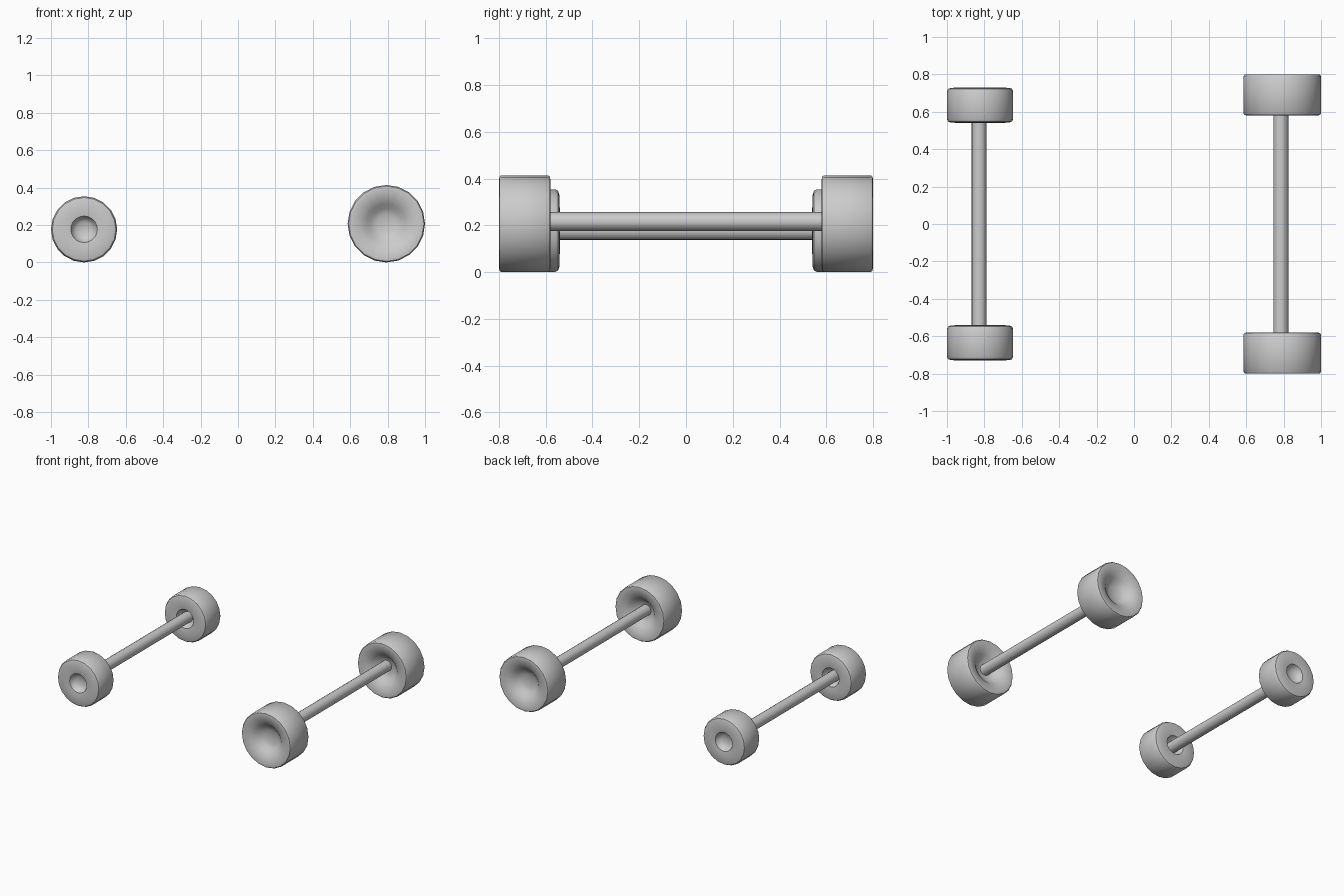
import bpy, bmesh, math

if "Cube" in bpy.data.objects:
    bpy.data.objects.remove(bpy.data.objects["Cube"])

SIDES = 20


def lathe_y(name, profile, centre, sides=SIDES):
    """Revolve (radius, y) points around a y-parallel axis; ends at radius 0 close the shape."""
    bm = bmesh.new()
    rings = []
    for r, y in profile:
        if r == 0:
            rings.append([bm.verts.new((0, y, 0))])
        else:
            rings.append([bm.verts.new((r * math.cos(a), y, r * math.sin(a)))
                          for a in (2 * math.pi * i / sides for i in range(sides))])
    for a, b in zip(rings, rings[1:]):
        for i in range(sides):
            j = (i + 1) % sides
            quad = [a[i % len(a)], a[j % len(a)], b[j % len(b)], b[i % len(b)]]
            bm.faces.new(list(dict.fromkeys(quad)))
    bmesh.ops.recalc_face_normals(bm, faces=bm.faces)
    mesh = bpy.data.meshes.new(name)
    bm.to_mesh(mesh)
    bm.free()
    ob = bpy.data.objects.new(name, mesh)
    bpy.context.collection.objects.link(ob)
    ob.location = centre
    bpy.ops.object.select_all(action='DESELECT')
    ob.select_set(True)
    bpy.context.view_layer.objects.active = ob
    bpy.ops.object.shade_smooth_by_angle(angle=math.radians(40))
    return ob


def wheel_set(label, x, radius, y_in, y_out, face, axle_centre):
    """Two wheels dished on both sides, joined by an axle; face holds (radius, depth)."""
    h = (y_out - y_in) / 2
    half = [(r, depth - h) for r, depth in face]
    profile = half + [(r, -y) for r, y in reversed(half)]
    for side, s in (("right", -1), ("left", 1)):
        lathe_y(f"{label}_{side}_wheel", profile, (x, s * (y_in + h), radius))
    reach = y_in + face[0][1]
    lathe_y(f"{label}_axle", [(0, -reach), (0.04, -reach), (0.04, reach), (0, reach)],
            axle_centre, 16)


# front wheels: nearly flat face with a round hub recess
wheel_set("front", -0.823, 0.177, 0.54, 0.73,
          [(0, 0.05), (0.04, 0.045), (0.06, 0.032), (0.071, 0.004), (0.10, 0.0),
           (0.155, 0.002), (0.17, 0.007), (0.177, 0.02)],
          (-0.828, 0, 0.177))

# rear wheels: larger, with a deep flared dish around the hub
wheel_set("rear", 0.793, 0.207, 0.58, 0.80,
          [(0, 0.072), (0.05, 0.068), (0.082, 0.055), (0.105, 0.032), (0.14, 0.012),
           (0.185, 0.0), (0.201, 0.002), (0.207, 0.01)],
          (0.785, 0, 0.216))
